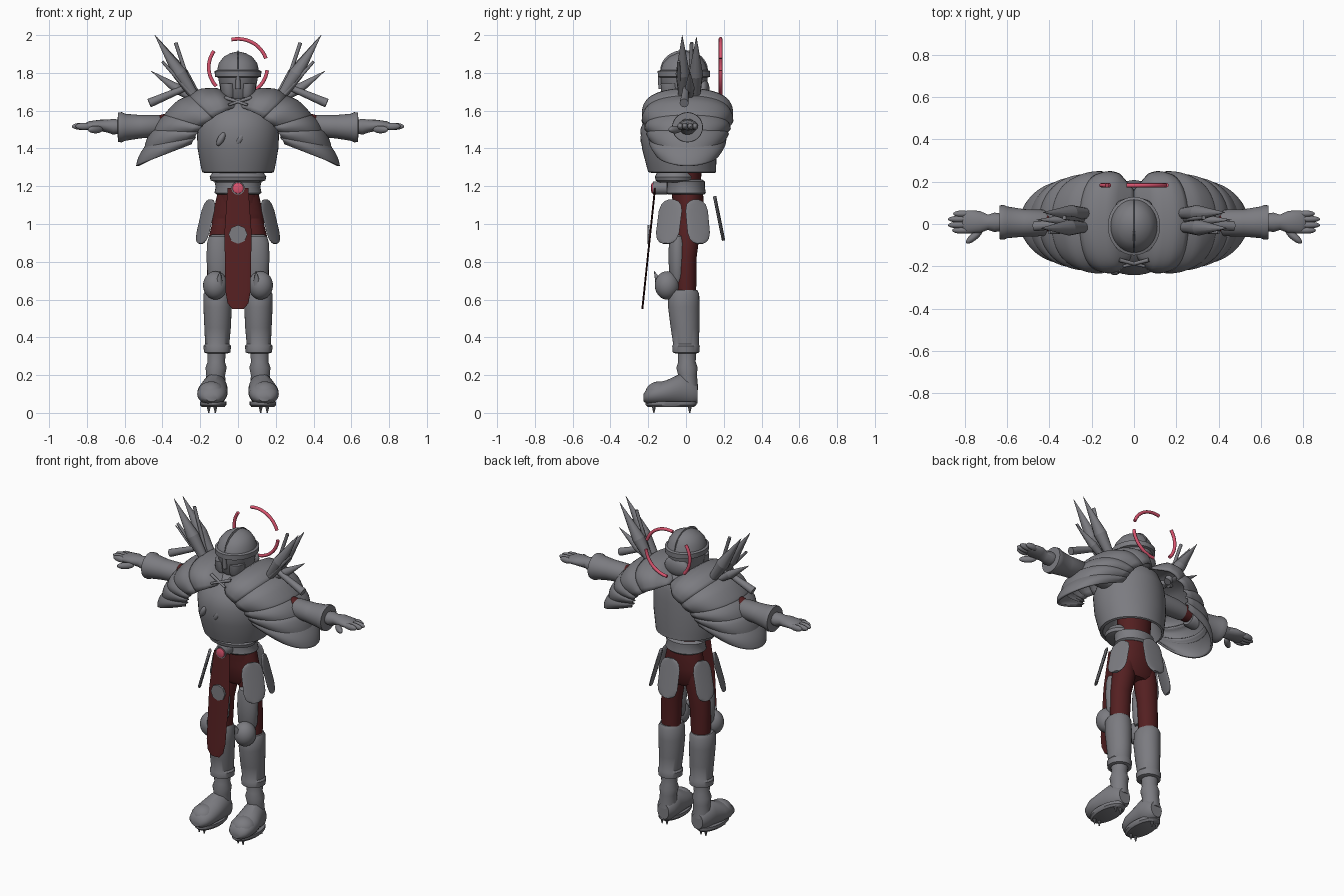
import bpy, bmesh
from math import sin, cos, pi, radians
from mathutils import Vector, Matrix, Euler

cube = bpy.data.objects.get("Cube")
if cube:
    bpy.data.objects.remove(cube, do_unlink=True)


def material(name, rgb):
    mat = bpy.data.materials.new(name)
    mat.use_nodes = True
    mat.diffuse_color = (*rgb, 1)
    mat.node_tree.nodes["Principled BSDF"].inputs["Base Color"].default_value = (*rgb, 1)
    return mat


STEEL = material("steel grey", (0.2, 0.2, 0.218))
CLOTH = material("dark red cloth", (0.088, 0.014, 0.015))
GLOW = material("rose red", (0.7, 0.09, 0.16))
parts = []


def finish(name, bm, mat, mirror=False, thick=0):
    bmesh.ops.recalc_face_normals(bm, faces=bm.faces)
    mesh = bpy.data.meshes.new(name)
    bm.to_mesh(mesh)
    bm.free()
    mesh.materials.append(mat)
    obj = bpy.data.objects.new(name, mesh)
    bpy.context.scene.collection.objects.link(obj)
    if thick:
        obj.modifiers.new("thickness", 'SOLIDIFY').thickness = thick
    if mirror:
        obj.modifiers.new("mirror", 'MIRROR')
    parts.append(obj)
    return obj


def loft(name, axis, sections, mat, mirror=False, seg=32):
    """Skin elliptical sections (position, centre u, centre v, radius u, radius v)."""
    place = {'X': lambda p, u, v: (p, u, v), 'Y': lambda p, u, v: (u, p, v),
             'Z': lambda p, u, v: (u, v, p)}[axis]
    bm = bmesh.new()
    rings = [[bm.verts.new(place(p, cu + ru * cos(2 * pi * i / seg), cv + rv * sin(2 * pi * i / seg)))
              for i in range(seg)] for p, cu, cv, ru, rv in sections]
    for a, b in zip(rings, rings[1:]):
        for i in range(seg):
            j = (i + 1) % seg
            bm.faces.new((a[i], a[j], b[j], b[i]))
    bm.faces.new(rings[0])
    bm.faces.new(rings[-1])
    return finish(name, bm, mat, mirror)


def ball(name, loc, size, mat, mirror=False, rot=(0, 0, 0)):
    bm = bmesh.new()
    m = Matrix.Translation(loc) @ Euler(rot).to_matrix().to_4x4() @ Matrix.Diagonal((*size, 1))
    bmesh.ops.create_uvsphere(bm, u_segments=28, v_segments=16, radius=1, matrix=m)
    return finish(name, bm, mat, mirror)


def rods(name, segments, mat, mirror=False, seg=12):
    """Tapered rods, each given as (start, end, start radius, end radius)."""
    bm = bmesh.new()
    for a, b, ra, rb in segments:
        a, b = Vector(a), Vector(b)
        m = Matrix.Translation((a + b) / 2) @ (b - a).to_track_quat('Z', 'Y').to_matrix().to_4x4()
        bmesh.ops.create_cone(bm, cap_ends=True, segments=seg, radius1=ra, radius2=rb,
                              depth=(b - a).length, matrix=m)
    return finish(name, bm, mat, mirror)


def leaf(a, b, r):
    mid = Vector(a).lerp(Vector(b), 0.4)
    return [(a, mid, r * 0.6, r), (mid, b, r, 0.001)]


def hip_plate(name, loc, half_width, tilt, yaw, mirror):
    """Rounded plate facing x, then tilted and turned into place."""
    outline = [(.12, .3), (.112, .6), (.095, .85), (.06, 1), (-.06, 1), (-.095, .85), (-.112, .6), (-.12, .3)]
    obj = loft(name, 'Z', [(z, 0, 0, .009, half_width * k) for z, k in outline], STEEL, mirror)
    turn = Matrix.Rotation(yaw, 4, 'Z') @ Matrix.Rotation(tilt, 4, 'Y')
    obj.data.transform(Matrix.Translation(loc) @ turn)


# Shoulder guard: overlapping arched bands, from crown points down to hidden inner points
CROWN = [(-.01, 1.64), (.1, 1.705), (.2, 1.705), (.3, 1.65), (.38, 1.58), (.45, 1.485), (.535, 1.31)]
INNER = [(0, 1.62), (.06, 1.58), (.1, 1.555), (.13, 1.53), (.16, 1.51), (.18, 1.48), (.2, 1.44)]
WIDTH = [.15, .215, .23, .228, .218, .205, .18]


def along(table, k):
    i = min(int(k), len(table) - 2)
    return Vector(table[i]).lerp(Vector(table[i + 1]), k - i)


def shoulder_band(name, start, end):
    bm = bmesh.new()
    nu, nt = 10, 36
    rows = []
    for i in range(nu + 1):
        u = i / nu
        k = start + (end - start) * u
        crown, inner = along(CROWN, k), along(INNER, k)
        w = along([(v, 0) for v in WIDTH], k).x
        swell = 0.014 * sin(pi * u) + 0.005 * u
        reach = crown - inner
        reach += reach.normalized() * swell
        row = []
        for j in range(nt + 1):
            t = radians(88) * (2 * j / nt - 1)
            p = inner + reach * cos(t) ** 0.6
            row.append(bm.verts.new((p.x, 0.008 + (w + swell) * sin(t), p.y)))
        rows.append(row)
    for p, q in zip(rows, rows[1:]):
        for j in range(nt):
            bm.faces.new((p[j], p[j + 1], q[j + 1], q[j]))
    finish(name, bm, STEEL, True, 0.012)


for n, (start, end) in enumerate([(0, 2.6), (2.3, 4.15), (3.9, 4.95), (4.75, 5.5), (5.3, 6)]):
    shoulder_band(f"shoulder_band_{n + 1}", start, end)

# Shoulder spikes
rods("shoulder_blades", leaf((.22, -.015, 1.66), (.44, -.02, 2), .038)
     + leaf((.21, .05, 1.66), (.43, .055, 1.99), .038)
     + leaf((.24, .02, 1.66), (.46, .02, 1.81), .026), STEEL, True)
rods("shoulder_rods", [((.23, .02, 1.66), (.33, .03, 1.96), .01, .01),
                       ((.28, 0, 1.72), (.47, -.01, 1.64), .016, .024),
                       ((.24, -.03, 1.68), (.4, -.04, 1.86), .012, .008)], STEEL, True)

# Torso: breastplate hollow from below
loft("breastplate", 'Z', [(1.42, 0, 0, .12, .11), (1.27, 0, -.015, .175, .165), (1.275, 0, -.02, .19, .18),
                          (1.31, 0, -.025, .198, .185), (1.4, 0, -.035, .214, .198),
                          (1.5, 0, -.042, .218, .2), (1.57, 0, -.03, .2, .185),
                          (1.63, 0, -.01, .15, .15), (1.67, 0, 0, .1, .1)], STEEL, seg=48)
for x in (-.09, .01):
    ball("breast_boss", (x, -.222, 1.45), (.018, .02, .04), STEEL, rot=(0, .5, 0))
rods("collar_clasp", [((-.07, -.17, 1.67), (.05, -.2, 1.63), .01, .007),
                      ((.07, -.17, 1.67), (-.05, -.2, 1.63), .01, .007)], STEEL)
loft("waist", 'Z', [(1.1, 0, .01, .11, .08), (1.2, 0, 0, .1, .078), (1.43, 0, 0, .115, .09)], CLOTH)
loft("belly_plate", 'Z', [(1.22, 0, -.055, .11, .085), (1.23, 0, -.055, .145, .105),
                          (1.25, 0, -.055, .15, .11), (1.28, 0, -.055, .13, .095)], STEEL)
loft("belt", 'Z', [(1.155, 0, 0, .11, .095), (1.165, 0, 0, .125, .105), (1.195, 0, 0, .118, .1),
                   (1.225, 0, 0, .125, .1), (1.235, 0, 0, .1, .085)], STEEL)

# Helmet
loft("helmet", 'Z', [(1.64, 0, 0, .07, .085), (1.68, 0, -.01, .088, .115), (1.775, 0, -.01, .105, .125),
                     (1.78, 0, -.01, .122, .138), (1.81, 0, -.01, .124, .138), (1.815, 0, -.01, .11, .125),
                     (1.85, 0, -.01, .102, .112), (1.885, 0, -.005, .076, .084), (1.905, 0, 0, .04, .045),
                     (1.912, 0, 0, .008, .01)], STEEL, seg=40)
ball("helmet_crest", (0, -.01, 1.815), (.008, .126, .106), STEEL)
rods("nose_guard", [((0, -.14, 1.81), (0, -.132, 1.715), .01, .014)], STEEL)
loft("cheek_guard", 'Z', [(1.67, .045, -.075, .035, .045), (1.69, .05, -.08, .04, .052),
                          (1.745, .052, -.08, .042, .054)], STEEL, True)
ball("neck_guard", (0, .09, 1.71), (.085, .035, .06), STEEL)

# Broken halo
for n, (a, b) in enumerate([(18, 103), (-88, -6), (145, 222)]):
    pts = [radians(a + (b - a) * i / 12) for i in range(13)]
    curve = bpy.data.curves.new(f"halo_arc_{n + 1}", 'CURVE')
    curve.dimensions = '3D'
    curve.bevel_depth = 0.01
    curve.bevel_resolution = 3
    curve.use_fill_caps = True
    line = curve.splines.new('POLY')
    line.points.add(len(pts) - 1)
    for p, t in zip(line.points, pts):
        p.co = (0.155 * cos(t), 0.183, 1.83 + 0.15 * sin(t), 1)
    curve.materials.append(GLOW)
    bpy.context.scene.collection.objects.link(bpy.data.objects.new(curve.name, curve))

# Arms and hands
loft("upper_arm", 'X', [(.12, 0, 1.54, .06, .06), (.3, 0, 1.54, .058, .055), (.36, 0, 1.535, .05, .05)],
     STEEL, True)
loft("elbow_cloth", 'X', [(.34, 0, 1.535, .045, .045), (.38, 0, 1.537, .048, .048), (.42, .005, 1.53, .045, .045)],
     CLOTH, True)
loft("gauntlet_cuff", 'X', [(.405, .005, 1.52, .05, .05), (.42, .005, 1.52, .062, .058), (.52, .005, 1.515, .065, .062),
                            (.6, .008, 1.512, .075, .072), (.615, .008, 1.512, .082, .08),
                            (.635, .008, 1.512, .08, .078), (.637, .008, 1.512, .05, .05)], STEEL, True)
loft("wrist_and_palm", 'X', [(.62, .008, 1.515, .04, .035), (.66, .008, 1.515, .046, .042),
                             (.69, .008, 1.518, .036, .034), (.73, .01, 1.522, .052, .03),
                             (.79, .01, 1.52, .055, .024), (.81, .01, 1.518, .04, .016)], STEEL, True)
for n, (y, tip) in enumerate([(-.03, .86), (-.005, .88), (.023, .88), (.048, .855)]):
    ball(f"finger_{n + 1}", ((.77 + tip) / 2, y, 1.517), ((tip - .77) / 2, .016, .019), STEEL, True)
ball("thumb", (.755, -.058, 1.5), (.05, .018, .02), STEEL, True, (0, 0, -.7))

# Trousers
loft("hips", 'Z', [(.94, 0, .01, .1, .05), (.965, 0, .01, .142, .065), (1.06, 0, .015, .132, .08),
                   (1.18, 0, .01, .105, .08)], CLOTH)
loft("trouser_leg", 'Z', [(.6, .105, 0, .055, .05), (.68, .105, 0, .06, .055), (.82, .1, 0, .064, .056),
                          (.93, .085, .005, .07, .065), (1.03, .075, .01, .055, .06)], CLOTH, True)

# Hanging hip plates
hip_plate("front_hip_plate", (.172, -.09, 1.012), .07, -.26, -.5, True)
hip_plate("back_hip_plate", (.168, .062, 1.012), .063, -.26, .35, True)
hip_plate("rear_hip_plate", (0, .175, 1.03), .07, -.2, pi / 2, False)

# Front cloth with its buckle and badge
loft("front_cloth", 'Z', [(z, 0, -.165 - .105 * (1.18 - z), w, .005) for z, w in
                          [(1.19, .055), (.95, .072), (.64, .066), (.58, .055), (.55, .03)]], CLOTH)
loft("cloth_badge", 'Y', [(-.205, 0, .945, .05, .05), (-.192, 0, .945, .05, .05)], STEEL, seg=8)
loft("buckle_rim", 'Y', [(-.175, 0, 1.19, .035, .035), (-.1, 0, 1.19, .035, .035)], STEEL)
loft("buckle_gem", 'Y', [(-.184, 0, 1.19, .018, .018), (-.18, 0, 1.19, .028, .028),
                         (-.17, 0, 1.19, .03, .03)], GLOW)

# Leg armour
loft("thigh_plate", 'Z', [(z, .1, -.045, .067 * k, .048 * k) for z, k in
                          [(.69, .7), (.72, .9), (.82, 1), (.9, .95), (.935, .8), (.945, .5)]], STEEL, True)
ball("knee_guard", (.12, -.1, .675), (.065, .065, .075), STEEL, True)
rods("knee_spike", [((.1, -.14, .68), (.095, -.168, .75), .022, .002)], STEEL, True)
loft("greave", 'Z', [(.315, .11, 0, .055, .055), (.32, .11, 0, .07, .07), (.355, .11, 0, .073, .073),
                     (.365, .11, 0, .064, .068), (.45, .108, -.005, .07, .076), (.56, .108, -.012, .075, .083),
                     (.63, .11, -.012, .073, .082), (.65, .11, -.01, .062, .07)], STEEL, True)
loft("ankle", 'Z', [(.12, .12, .01, .055, .055), (.2, .118, .008, .05, .05), (.24, .116, .005, .056, .056),
                    (.27, .115, .005, .046, .046), (.34, .113, .005, .05, .05)], STEEL, True)

# Boots
loft("boot", 'Y', [(-.225, .14, .08, .03, .02), (-.205, .14, .09, .06, .042), (-.16, .138, .1, .078, .058),
                   (-.1, .135, .108, .08, .066), (-.03, .125, .122, .07, .085), (.03, .12, .11, .06, .075),
                   (.06, .12, .1, .04, .05)], STEEL, True)
ball("toe_cap", (.142, -.14, .105), (.072, .075, .062), STEEL, True)
loft("sole", 'Z', [(.03, .132, -.08, .06, .12), (.042, .132, -.08, .07, .135),
                   (.06, .132, -.08, .07, .135)], STEEL, True)
rods("sole_studs", [((x, y, .04), (x, y, 0), .012, .003) for x in (.12, .155)
                    for y in (-.17, .02)], STEEL, True, 8)

# Smooth shading with sharp edges kept
bpy.ops.object.select_all(action='DESELECT')
for obj in parts:
    obj.select_set(True)
bpy.context.view_layer.objects.active = parts[0]
bpy.ops.object.shade_smooth_by_angle(angle=radians(40))
